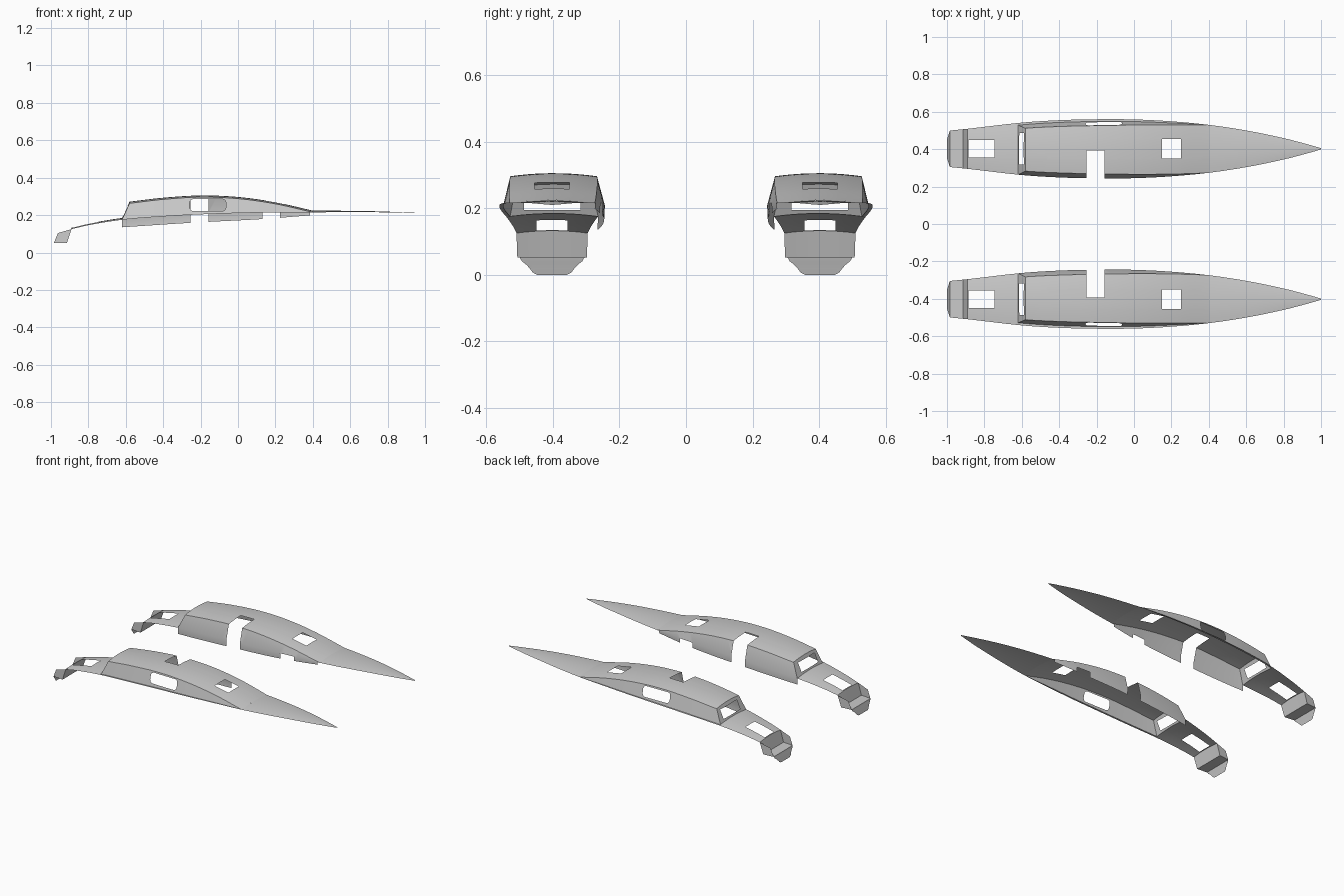
import bpy, bmesh
from mathutils import Vector

if "Cube" in bpy.data.objects:
    bpy.data.objects.remove(bpy.data.objects["Cube"])

CY = -0.402  # centreline of the modelled hull; the other is mirrored


def curve(*pts):
    """Smooth interpolation through (x, value) points."""
    def slope(i):
        a, b = pts[max(i - 1, 0)], pts[min(i + 1, len(pts) - 1)]
        return (b[1] - a[1]) / (b[0] - a[0])

    def f(x):
        x = min(max(x, pts[0][0]), pts[-1][0])
        i = 0
        while i < len(pts) - 2 and x > pts[i + 1][0]:
            i += 1
        (x0, y0), (x1, y1) = pts[i], pts[i + 1]
        d = x1 - x0
        t = (x - x0) / d
        return ((2*t**3 - 3*t*t + 1) * y0 + (t**3 - 2*t*t + t) * d * slope(i)
                + (3*t*t - 2*t**3) * y1 + (t**3 - t*t) * d * slope(i + 1))
    return f


half = curve((-1, .096), (-.89, .107), (-.6, .14), (-.4, .153), (-.2, .158), (0, .157), (.2, .147),
             (.4, .128), (.6, .098), (.8, .057), (.95, .018), (1, .003))
edge_z = curve((-.89, .125), (-.8, .146), (-.62, .175), (-.4, .193), (-.2, .204),
               (0, .211), (.2, .215), (.4, .215), (.7, .216), (1, .21))
roof_z = curve((-.58, .263), (-.4, .284), (-.2, .296), (0, .288), (.2, .26), (.4, .215))
apron_z = curve((-.62, .135), (-.25, .159), (.13, .179), (.4, .2))


def lerp(a, b, t):
    return a + (b - a) * t


def span(a, b, n):
    return [lerp(a, b, i / n) for i in range(n + 1)]


def crowned(x, y0, y1, z, crown, n=10):
    """Row of points across the hull with a slight camber."""
    return [(x, lerp(y0, y1, t), z + crown * (1 - (2*t - 1)**2)) for t in span(0, 1, n)]


def cut(bm, axes, poly, keep=lambda c: True):
    """Cut a convex opening, given in two axes, through the chosen faces."""
    a, b = axes
    mid = [sum(p[k] for p in poly) / len(poly) for k in (0, 1)]
    planes = []
    for p, q in zip(poly, poly[1:] + poly[:1]):
        co, no = Vector((0, 0, 0)), Vector((0, 0, 0))
        co[a], co[b] = p
        no[a], no[b] = q[1] - p[1], p[0] - q[0]
        if no[a] * (mid[0] - p[0]) + no[b] * (mid[1] - p[1]) > 0:
            no = -no
        planes.append((co, no.normalized()))
    for co, no in planes:
        faces = [f for f in bm.faces if keep(f.calc_center_median())]
        geom = set(faces)
        for f in faces:
            geom.update(f.edges)
            geom.update(f.verts)
        bmesh.ops.bisect_plane(bm, geom=list(geom), dist=1e-6, plane_co=co, plane_no=no)
    gone = []
    for f in bm.faces:
        c = f.calc_center_median()
        if keep(c) and all((c - co).dot(no) < 0 for co, no in planes):
            gone.append(f)
    bmesh.ops.delete(bm, geom=gone, context='FACES')


def rect(a0, a1, b0, b1):
    return [(a0, b0), (a1, b0), (a1, b1), (a0, b1)]


def sheet(name, grids, cuts=()):
    """Skin rows of points, cut the openings and mirror to the other hull."""
    bm = bmesh.new()
    for rows in grids:
        vs = [[bm.verts.new(p) for p in r] for r in rows]
        for r, s in zip(vs, vs[1:]):
            for i in range(len(r) - 1):
                bm.faces.new((r[i], s[i], s[i + 1], r[i + 1]))
    bmesh.ops.remove_doubles(bm, verts=bm.verts, dist=1e-5)
    for c in cuts:
        cut(bm, *c)
    bmesh.ops.recalc_face_normals(bm, faces=bm.faces)
    bm.normal_update()
    if sum(f.normal.z * f.calc_area() for f in bm.faces) < 0:
        bmesh.ops.reverse_faces(bm, faces=bm.faces)
    bmesh.ops.translate(bm, verts=bm.verts, vec=(0, CY, 0))
    me = bpy.data.meshes.new(name)
    bm.to_mesh(me)
    bm.free()
    ob = bpy.data.objects.new(name, me)
    bpy.context.collection.objects.link(ob)
    mod = ob.modifiers.new("other_hull", 'MIRROR')
    mod.use_axis = (False, True, False)
    bpy.ops.object.select_all(action='DESELECT')
    ob.select_set(True)
    bpy.context.view_layer.objects.active = ob
    bpy.ops.object.shade_smooth_by_angle(angle=0.5)


def deck_row(x):
    h = half(x)
    return crowned(x, -h, h, edge_z(x), .07 * h)


# Bow deck and aft deck with its hatch
sheet("bow_deck", [[deck_row(x) for x in span(.4, 1, 24)]])
sheet("aft_deck", [[deck_row(x) for x in span(-.89, -.62, 10)]],
      [((0, 1), rect(-.884, -.745, -.047, .047))])


# Cabin: side deck, outer wall, cambered roof, inner wall and hanging apron
def cabin_row(s):
    xb, xr = lerp(-.62, .4, s), lerp(-.58, .4, s)
    zb, zr = edge_z(xb), roof_z(xr)
    rise = max(zr - edge_z(xr), 0)
    h = half(xb)
    roof = crowned(xr, -half(xr) + .012 * (1 - s**6) + .24 * rise,
                   half(xr) - .27 * rise, zr, .009)
    return ([(xb, -h, zb), (xb, -h + .012 * (1 - s**6), zb)] + roof
            + [(xb, h, zb), (xb, h - .002, apron_z(xb))])


def is_apron(c):
    return c.y > .08 and c.z < edge_z(c.x) - .003


x0, x1, z0, z1, r = -.258, -.065, .221, .286, .018
window = []
for cx, cz, sx, sz in ((x0, z0, 1, 1), (x1, z0, -1, 1), (x1, z1, -1, -1), (x0, z1, 1, -1)):
    corner = [(cx, cz + sz*r), (cx + sx*r*.3, cz + sz*r*.3), (cx + sx*r, cz)]
    window += corner if sx * sz > 0 else corner[::-1]

sheet("cabin", [[cabin_row(s) for s in span(0, 1, 40)]], [
    ((0, 1), rect(.15, .25, -.053, .053), lambda c: abs(c.y) < .12),  # roof hatch
    ((0, 1), rect(-.255, -.157, .01, .3)),                            # side entrance
    ((0, 2), window, lambda c: c.y < -.11 and c.z > edge_z(c.x) + .002),
    ((0, 2), rect(.13, .225, 0, .4), is_apron),
    ((0, 2), rect(.385, .5, 0, .4), is_apron),
])

# Aft cabin face with its wide window
top = cabin_row(0)[2:-2]
base = crowned(-.62, -half(-.62) + .012, half(-.62), edge_z(-.62), .009)
sheet("aft_cabin_face", [[base, top]], [((1, 2), rect(-.085, .085, .195, .25))])

# Stern: riser, step and slanted lower tab, with side plates
step = [(x, [(x, y * half(x), .052) for y in span(-1, 1, 10)]) for x in (-.914, -.984)]
tab = [(-.984, .097, .052), (-.987, .091, .041), (-.991, .077, .03), (-.994, .067, .019),
       (-.998, .058, .007), (-1, .045, 0)]
sheet("stern_step", [
    [deck_row(-.89), step[0][1], step[1][1]],
    [[(x, y * w, z) for y in span(-1, 1, 10)] for x, w, z in tab],
])
for side, name in ((-1, "outer_stern_plate"), (1, "inner_stern_plate")):
    pts = [(x, side * half(x), z) for x, z in
           ((-.89, .125), (-.963, .104), (-.914, .052), (-.984, .052))]
    sheet(name, [[pts[:2], pts[2:]]])
